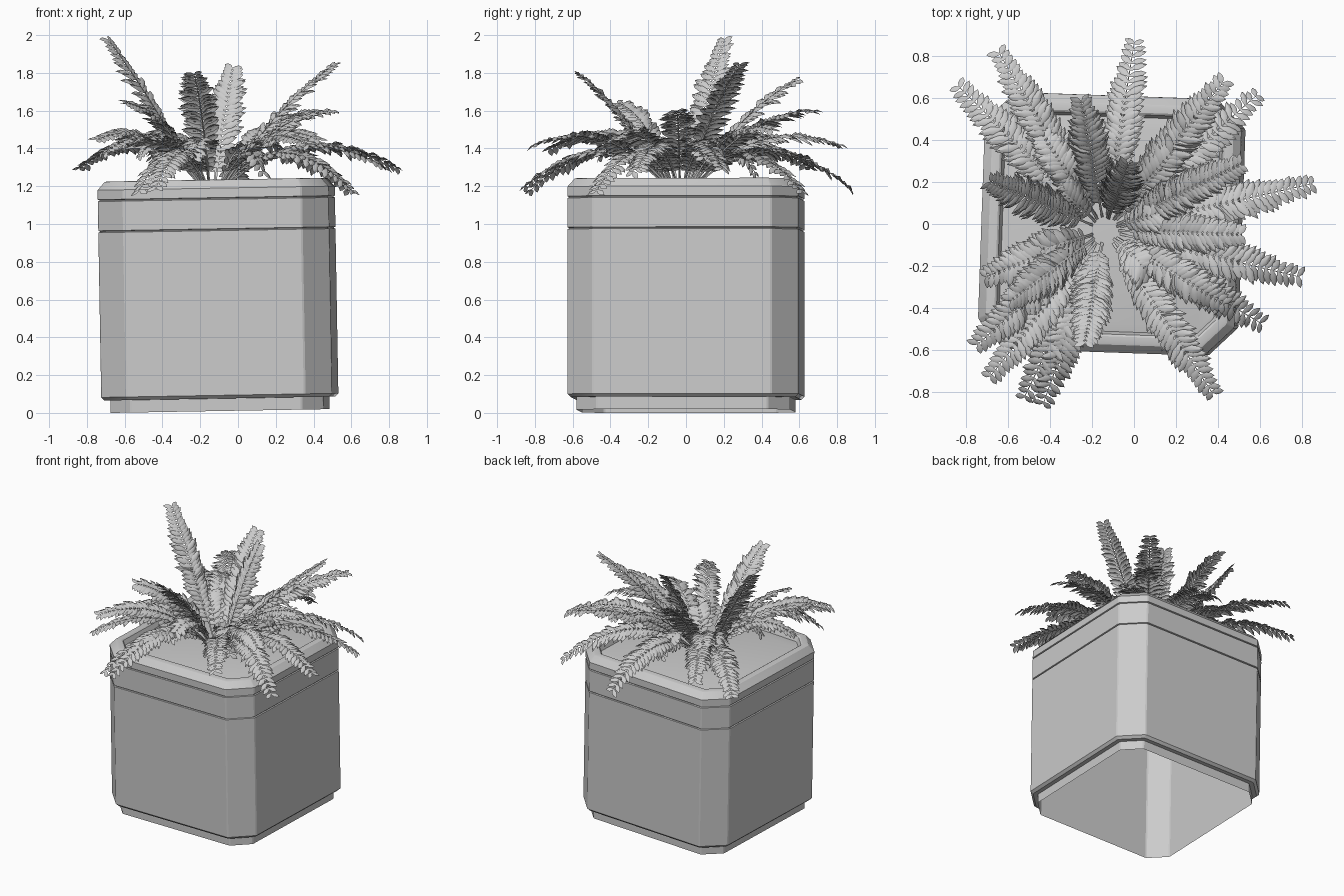
import bpy, bmesh, math, random
from mathutils import Vector, Matrix

if "Cube" in bpy.data.objects:
    bpy.data.objects.remove(bpy.data.objects["Cube"])

random.seed(4)

# The whole planter stands slightly turned and tilted
POSE = (Matrix.Translation((-0.095, 0, 0.01)) @ Matrix.Rotation(math.radians(-1), 4, 'Y')
        @ Matrix.Rotation(math.radians(-2), 4, 'Z'))


def ring(bm, h, z, soft=0.006):
    """Square of half width h with cut corners, each corner slightly rounded."""
    a = 0.472 - 0.414 * (0.612 - h)
    corners = []
    for q in range(4):
        m = Matrix.Rotation(q * math.pi / 2, 3, 'Z')
        corners += [m @ Vector((h, -a, z)), m @ Vector((h, a, z))]
    pts = []
    for i, p in enumerate(corners):
        for n in (corners[i - 1], corners[(i + 1) % 8]):
            pts.append(p + (n - p).normalized() * soft)
    return [bm.verts.new(p) for p in pts]


def finish(bm, name, angle):
    me = bpy.data.meshes.new(name)
    bm.to_mesh(me)
    bm.free()
    ob = bpy.data.objects.new(name, me)
    bpy.context.collection.objects.link(ob)
    bpy.ops.object.select_all(action='DESELECT')
    ob.select_set(True)
    bpy.context.view_layer.objects.active = ob
    bpy.ops.object.shade_smooth_by_angle(angle=math.radians(angle))
    return ob


def shell(name, profile, cap=False):
    """Skin a (half width, height) profile around the cut-corner square."""
    bm = bmesh.new()
    rings = [ring(bm, h, z) for h, z in profile]
    for lo, hi in zip(rings, rings[1:]):
        for i in range(16):
            j = (i + 1) % 16
            bm.faces.new((lo[i], lo[j], hi[j], hi[i]))
    if cap:
        bm.faces.new(rings[-1])
    finish(bm, name, 20).matrix_world = POSE


# Plinth and inner liner, open underneath
shell("plinth_liner", [(0.565, 0), (0.565, 1.17)])
# Outer pot wall with two thin grooves, bevelled rim and inner lip
shell("pot", [(0.565, 0.066), (0.595, 0.066), (0.612, 0.083), (0.612, 0.955),
              (0.604, 0.958), (0.604, 0.962), (0.612, 0.965), (0.612, 1.120),
              (0.604, 1.123), (0.604, 1.127), (0.612, 1.130), (0.612, 1.180),
              (0.575, 1.222), (0.565, 1.225), (0.535, 1.225),
              (0.525, 1.218), (0.510, 1.180)])
# Soil
shell("soil", [(0.565, 1.170), (0.50, 1.188)], cap=True)

# Frond tips (x, y, z)
TIPS = [(-.64, .81, 1.42), (-.83, .65, 1.30), (-.25, .58, 1.76), (0, .86, 1.20),
        (.42, .67, 1.60), (.58, .61, 1.18), (.84, .19, 1.30), (.78, -.25, 1.30),
        (.60, -.47, 1.18), (.37, -.80, 1.42), (-.43, -.85, 1.20), (-.52, -.82, 1.18),
        (-.68, -.72, 1.40), (-.74, -.57, 1.45), (-.70, -.25, 1.38), (-.68, .2, 1.97),
        (.50, .28, 1.84), (.50, -.05, 1.60), (.42, -.38, 1.45), (-.58, -.36, 1.64),
        (.28, .45, 1.50), (-.23, -.56, 1.79), (-.03, .28, 1.82), (-.45, .45, 1.45)]
CROWN = Vector((-0.14, -0.03, 1.17))
UP = Vector((0, 0, 1))


def leaflet(bm, p, along, out, up, length, width):
    """Folded pointed leaflet that droops toward its tip."""
    d = (out * 0.85 + along * 0.55).normalized()
    w = up.cross(d).normalized() * width / 2
    drop = -up * length
    rib = [p, p + d * length * .45 + up * length * .08, p + d * length + drop * .2]
    edge = p + d * length * .42 + drop * .06
    v = [bm.verts.new(c) for c in
         (rib[0] - w * .3, rib[0] + w * .3, edge - w, edge + w, rib[1], rib[2],
          p + d * length * .75 - w * .75 + drop * .1, p + d * length * .75 + w * .75 + drop * .1)]
    for f in ((0, 1, 4), (0, 4, 2), (1, 3, 4), (2, 4, 5, 6), (3, 7, 5, 4)):
        bm.faces.new([v[i] for i in f])


def frond(bm, tip):
    tip = Vector(tip)
    flat = Vector((tip.x - CROWN.x, tip.y - CROWN.y, 0))
    base = CROWN + flat.normalized() * 0.05
    ctrl = base + flat * 0.42
    ctrl.z = (1.2 + tip.z) / 2 + 0.38 * (2 - tip.z) / 0.8
    roll = random.uniform(-0.3, 0.3)
    flat_side = flat.cross(UP).normalized()
    side = (flat_side + UP * roll).normalized()
    pos = lambda t: base * (1 - t) ** 2 + ctrl * 2 * t * (1 - t) + tip * t * t
    tan = lambda t: ((ctrl - base) * (1 - t) + (tip - ctrl) * t).normalized()
    # Stem: thin tapering three-sided tube
    prev = None
    for k in range(13):
        t = k / 12
        up = flat_side.cross(tan(t))
        r = 0.007 * (1 - 0.75 * t)
        cur = [bm.verts.new(pos(t) + (flat_side * math.cos(a) + up * math.sin(a)) * r)
               for a in (0.5, 2.6, 4.7)]
        if prev:
            for i in range(3):
                j = (i + 1) % 3
                bm.faces.new((prev[i], prev[j], cur[j], cur[i]))
        prev = cur
    # Leaflet pairs
    n = int((tip - base).length * 24) + 6
    for k in range(n):
        t = 0.16 + 0.84 * k / (n - 1)
        up = side.cross(tan(t)).normalized()
        size = 0.118 * min(1, 0.45 + 2.2 * (t - 0.14)) * (1 - 0.5 * max(0, t - 0.65) / 0.35)
        for s in (-1, 1):
            ln = size * random.uniform(0.85, 1.1)
            out = side * s + up * random.uniform(-0.2, 0.25)
            leaflet(bm, pos(t), tan(t), out, up, ln, 0.042 * (0.5 + 0.5 * size / 0.118))


# Fern
bm = bmesh.new()
for tip in TIPS:
    frond(bm, tip)
# Shorter low fronds filling the crown
for k in range(6):
    a = k * math.pi / 3 + 0.3
    r = random.uniform(0.35, 0.45)
    frond(bm, CROWN + Vector((r * math.cos(a), r * math.sin(a), random.uniform(0.1, 0.25))))
finish(bm, "fern_fronds", 40)
